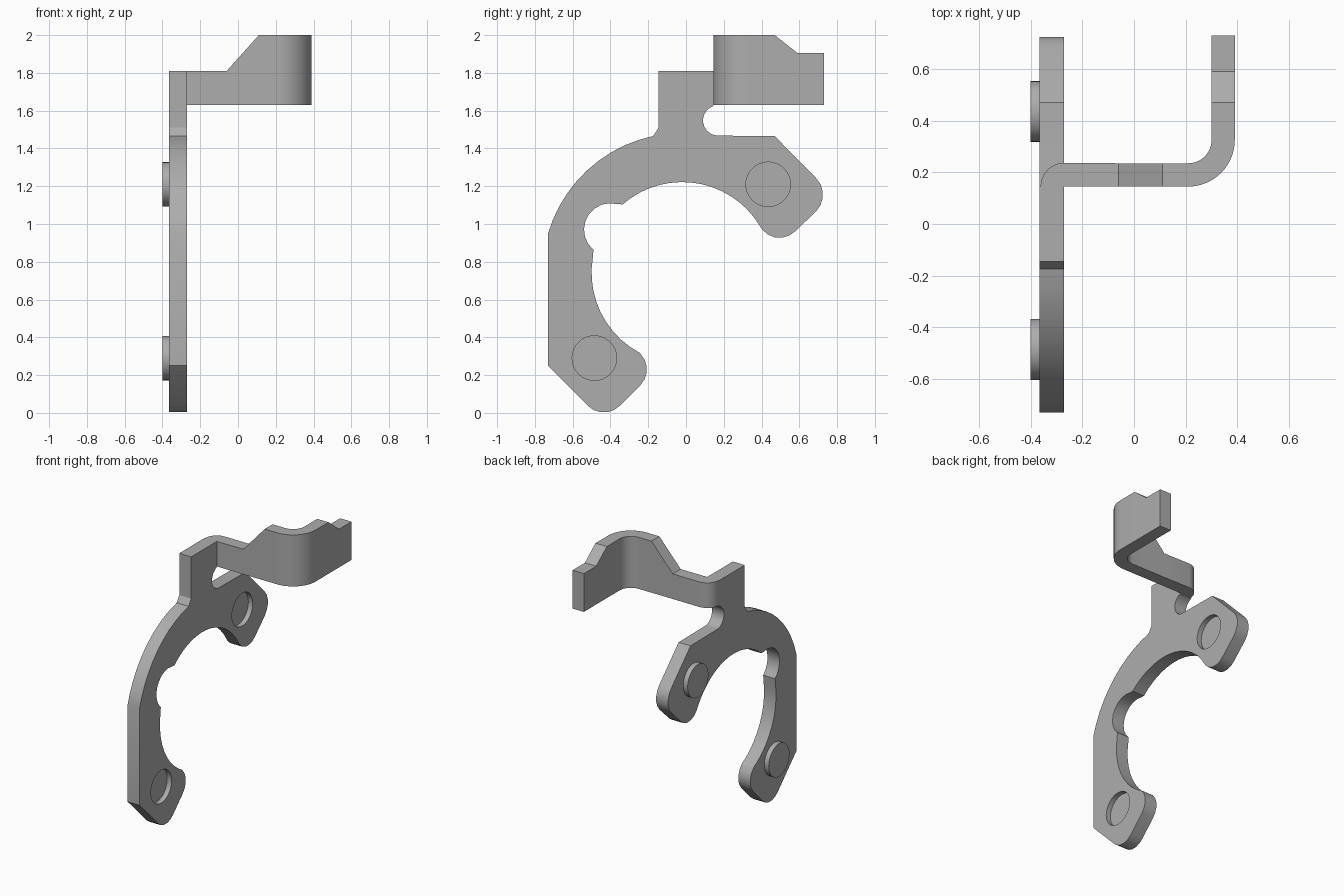
import bpy, bmesh
from math import radians, cos, sin, pi

cube = bpy.data.objects.get("Cube")
if cube:
    bpy.data.objects.remove(cube, do_unlink=True)

GREY = (0.42, 0.42, 0.42, 1)
metal = bpy.data.materials.new("grey metal")
metal.use_nodes = True
metal.diffuse_color = GREY
metal.node_tree.nodes["Principled BSDF"].inputs["Base Color"].default_value = GREY

X_OUT, X_IN = -0.365, -0.27      # the two faces of the plate
ARM_BOTTOM = 1.63


def arc(cx, cy, r, start, end, n):
    """Points along a circular arc, angles in degrees."""
    angles = [radians(start + (end - start) * i / n) for i in range(n + 1)]
    return [(cx + r * cos(a), cy + r * sin(a)) for a in angles]


def finish(bm, name):
    bmesh.ops.recalc_face_normals(bm, faces=bm.faces)
    mesh = bpy.data.meshes.new(name)
    bm.to_mesh(mesh)
    bm.free()
    mesh.materials.append(metal)
    obj = bpy.data.objects.new(name, mesh)
    bpy.context.collection.objects.link(obj)
    return obj


def activate(obj):
    bpy.ops.object.select_all(action="DESELECT")
    obj.select_set(True)
    bpy.context.view_layer.objects.active = obj


def slab(name, outline, x0, x1):
    """Extrude a (y, z) outline from x0 to x1."""
    bm = bmesh.new()
    face = bm.faces.new([bm.verts.new((x0, y, z)) for y, z in outline])
    grown = bmesh.ops.extrude_face_region(bm, geom=[face])["geom"]
    moved = [v for v in grown if isinstance(v, bmesh.types.BMVert)]
    bmesh.ops.translate(bm, verts=moved, vec=(x1 - x0, 0, 0))
    return finish(bm, name)


# Hook-shaped plate: outer edge clockwise, then back along the inner edge
CY, CZ = -0.02, 0.742
outline = (
    [(-0.73, 0.25)]
    + arc(CY, CZ, 0.74, 163.7, 102, 10)            # outer curve
    + [(-0.145, 1.51), (-0.145, 1.81), (0.145, 1.81), (0.145, ARM_BOTTOM)]
    + arc(0.17, 1.548, 0.08, 110, 270, 10)         # relief notch under the arm
    + [(0.47, 1.465)]
    + arc(0.60, 1.155, 0.125, 45, -45, 5)          # upper lobe
    + arc(0.495, 1.045, 0.118, -45, -140, 5)
    + arc(CY, CZ, 0.48, 38, 131, 14)               # inner curve
    + arc(-0.40, 0.97, 0.14, 75, 230, 9)           # shallow bite
    + arc(CY, CZ, 0.48, 170, 242, 10)
    + arc(-0.325, 0.23, 0.118, 45, -45, 5)         # lower lobe
    + arc(-0.435, 0.12, 0.118, -45, -135, 5)
)
plate = slab("hook_plate", outline, X_OUT, X_IN)

# Pressed pegs: a dimple on the inner face, a stud on the outer face
for place, (y, z) in {"upper": (0.435, 1.21), "lower": (-0.485, 0.29)}.items():
    ring = arc(y, z, 0.118, 0, 360, 32)[:-1]
    cutter = slab("dimple_cutter", ring, X_IN - 0.035, X_IN + 0.05)
    cutter.hide_render = True
    activate(plate)
    cut = plate.modifiers.new("dimple", "BOOLEAN")
    cut.operation = "DIFFERENCE"
    cut.solver = "EXACT"
    cut.object = cutter
    bpy.ops.object.modifier_apply(modifier=cut.name)
    bpy.data.objects.remove(cutter, do_unlink=True)
    stud = slab(place + "_stud", ring, -0.40, X_OUT)
    activate(stud)
    bpy.ops.object.shade_smooth_by_angle(angle=radians(30))
activate(plate)
bpy.ops.object.shade_smooth_by_angle(angle=radians(30))

# Bent arm: stations of (near edge, far edge, top height)
FRONT, BACK = 0.145, 0.235
stations = [((X_IN, FRONT), p, 1.81) for p in arc(X_IN, FRONT, 0.092, 180, 90, 6)]
stations += [((x, FRONT), (x, BACK), top) for x, top in ((-0.06, 1.81), (0.11, 2.0))]
stations += [(a, b, 2.0) for a, b in zip(arc(0.21, 0.325, 0.18, -90, 0, 14),
                                         arc(0.21, 0.325, 0.09, -90, 0, 14))]
stations += [((0.39, y), (0.30, y), top)
             for y, top in ((0.47, 2.0), (0.59, 1.905), (0.73, 1.905))]

bm = bmesh.new()
loops = []
for near, far, top in stations:
    loops.append([bm.verts.new((*near, ARM_BOTTOM)), bm.verts.new((*far, ARM_BOTTOM)),
                  bm.verts.new((*far, top)), bm.verts.new((*near, top))])
for a, b in zip(loops, loops[1:]):
    for i in range(4):
        j = (i + 1) % 4
        bm.faces.new((a[i], a[j], b[j], b[i]))
bm.faces.new(loops[0])
bm.faces.new(loops[-1])
bmesh.ops.remove_doubles(bm, verts=bm.verts, dist=0.0005)
arm = finish(bm, "bent_arm")
activate(arm)
bpy.ops.object.shade_smooth_by_angle(angle=radians(30))
